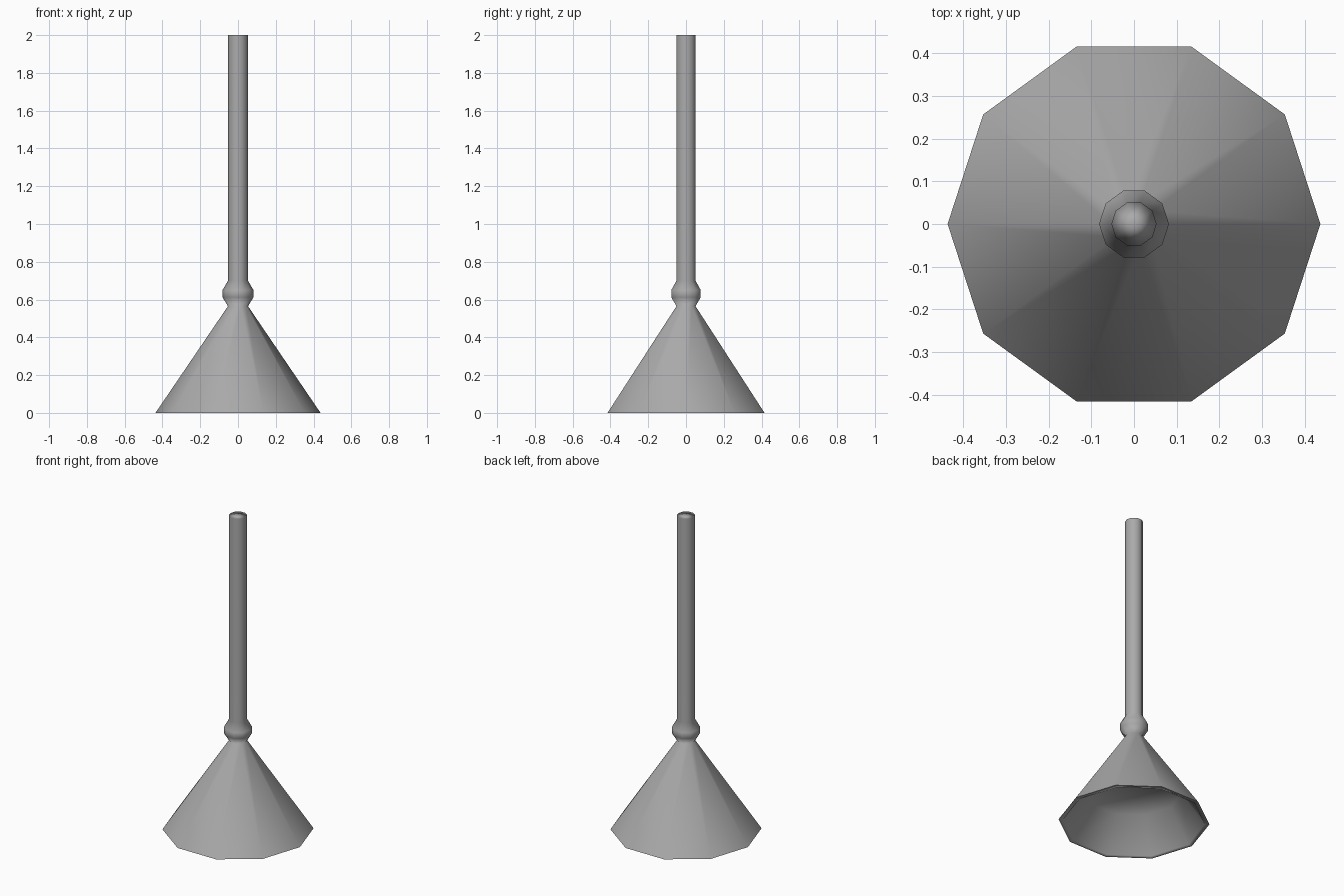
import bpy, math

SIDES = 10

cube = bpy.data.objects.get("Cube")
if cube:
    bpy.data.objects.remove(cube)

# Single grey finish
grey = bpy.data.materials.new("plain grey")
grey.use_nodes = True
colour = (0.4, 0.4, 0.4, 1)
grey.diffuse_color = colour
grey.node_tree.nodes["Principled BSDF"].inputs["Base Color"].default_value = colour


def lathe(name, profile):
    """Turn a (radius, height) profile around z; zero radius closes to a point."""
    verts, faces, rings = [], [], []
    for r, z in profile:
        start = len(verts)
        if r == 0:
            verts.append((0, 0, z))
            rings.append([start] * SIDES)
        else:
            for i in range(SIDES):
                a = math.tau * i / SIDES
                verts.append((r * math.cos(a), r * math.sin(a), z))
            rings.append(list(range(start, start + SIDES)))
    for low, high in zip(rings, rings[1:]):
        for i in range(SIDES):
            j = (i + 1) % SIDES
            loop = [low[i], low[j], high[j], high[i]]
            faces.append(list(dict.fromkeys(loop)))
    mesh = bpy.data.meshes.new(name)
    mesh.from_pydata(verts, [], faces)
    mesh.materials.append(grey)
    mesh.shade_smooth()
    obj = bpy.data.objects.new(name, mesh)
    bpy.context.collection.objects.link(obj)
    # Large faces lead the shading, so the long walls stay even
    weighted = obj.modifiers.new("even shading", "WEIGHTED_NORMAL")
    weighted.mode = "FACE_AREA"
    return obj


RIM, INNER = 0.437, 0.41

# Outer cone, collar bulge and long handle with a flat cap
lathe("cone_collar_and_handle", [(RIM, 0), (0.053, 0.565), (0.082, 0.612), (0.082, 0.65),
                                 (0.053, 0.7), (0.053, 2), (0, 2)])

# Recess under the cone: flat ceiling, sloping wall and lip
lathe("cone_recess", [(0, 0.2), (0.275, 0.2), (INNER, 0), (RIM, 0)])
